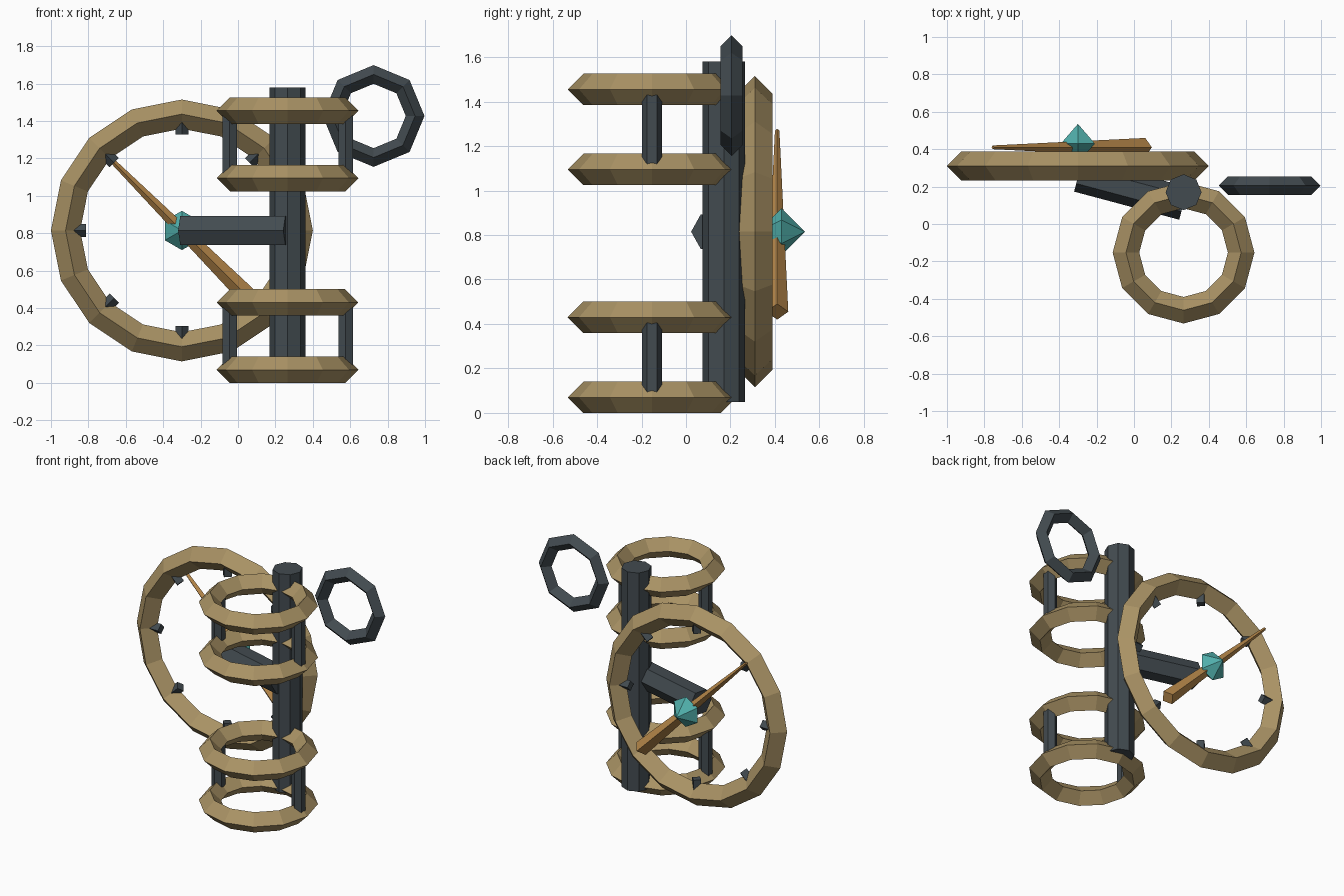
import bpy, bmesh, math
from mathutils import Vector, Matrix

if "Cube" in bpy.data.objects:
    bpy.data.objects.remove(bpy.data.objects["Cube"])


def material(name, rgb):
    m = bpy.data.materials.new(name)
    m.diffuse_color = (*rgb, 1)
    m.use_nodes = True
    m.node_tree.nodes["Principled BSDF"].inputs["Base Color"].default_value = m.diffuse_color
    return m


BRASS = material("brass", (0.40, 0.29, 0.13))
IRON = material("iron", (0.055, 0.07, 0.08))
TEAL = material("teal", (0.08, 0.42, 0.40))
COPPER = material("copper", (0.48, 0.25, 0.07))


def prism(name, p0, p1, r0, r1, sides, mat, up=(0, 1, 0), caps=True):
    """Tapered prism from p0 to p1 with one corner facing 'up'; origin at p0."""
    p0, p1 = Vector(p0), Vector(p1)
    z = (p1 - p0).normalized()
    x = Vector(up).cross(z).normalized()
    y = z.cross(x)
    length = (p1 - p0).length
    bm = bmesh.new()
    bmesh.ops.create_cone(bm, cap_ends=caps, segments=sides, radius1=r0, radius2=r1,
                          depth=length, matrix=Matrix.Translation((0, 0, length / 2)))
    bmesh.ops.remove_doubles(bm, verts=bm.verts, dist=1e-5)
    me = bpy.data.meshes.new(name)
    bm.to_mesh(me)
    bm.free()
    me.materials.append(mat)
    ob = bpy.data.objects.new(name, me)
    bpy.context.collection.objects.link(ob)
    ob.matrix_world = Matrix.Translation(p0) @ Matrix((x, y, z)).transposed().to_4x4()
    return ob


def ring(name, loc, major, minor, sides, mat, upright=False):
    """Ring with a diamond cross-section, flat or standing up facing the front."""
    bpy.ops.mesh.primitive_torus_add(
        location=loc, rotation=(math.pi / 2 if upright else 0, 0, 0),
        major_radius=major, minor_radius=minor, major_segments=sides, minor_segments=4)
    ob = bpy.context.object
    ob.name = name
    ob.data.materials.append(mat)
    for p in ob.data.polygons:
        p.use_smooth = False
    return ob


PX = 0.265                      # post and cage centre line
DIAL = Vector((-0.3, 0.31, 0.815))

# Upright post and side loop
prism("post", (PX, 0.17, 0.05), (PX, 0.17, 1.58), 0.096, 0.096, 8, IRON)
ring("side_loop", (0.725, 0.205, 1.427), 0.222, 0.05, 8, IRON, True)

# Two cages, each a pair of rings joined by two rods
for label, low in (("lower", 0.07), ("upper", 1.095)):
    high = low + 0.36
    ring(label + "_cage_bottom_ring", (PX, -0.153, low), 0.308, 0.071, 12, BRASS)
    ring(label + "_cage_top_ring", (PX, -0.153, high), 0.308, 0.071, 12, BRASS)
    for side, s in (("left", -1), ("right", 1)):
        x = PX + s * 0.31
        prism(f"{label}_cage_{side}_rod", (x, -0.153, low), (x, -0.153, high),
              0.045, 0.045, 6, IRON)

# Dial ring with eight inward ticks
ring("dial_ring", DIAL, 0.622, 0.078, 16, BRASS, True)
for i in range(8):
    a = i * math.pi / 4
    d = Vector((math.cos(a), 0, math.sin(a)))
    prism(f"dial_tick_{i + 1}", DIAL + d * 0.62, DIAL + d * 0.512, 0.035, 0.035, 4, IRON)

# Arm carrying the dial
prism("arm", (0.265, 0.11, 0.815), (-0.297, 0.26, 0.815), 0.09, 0.09, 6, IRON)

# Tapered pointer
prism("pointer", (0.06, 0.41, 0.455), (-0.755, 0.41, 1.27), 0.05, 0.01, 4, COPPER)

# Hub: six-sided double pyramid
hub = prism("hub", (-0.3, 0.43, 0.815), (-0.3, 0.535, 0.815), 0.105, 0, 6, TEAL,
            up=(0, 0, 1), caps=False)
mod = hub.modifiers.new("mirror", 'MIRROR')
mod.use_axis = (False, False, True)
